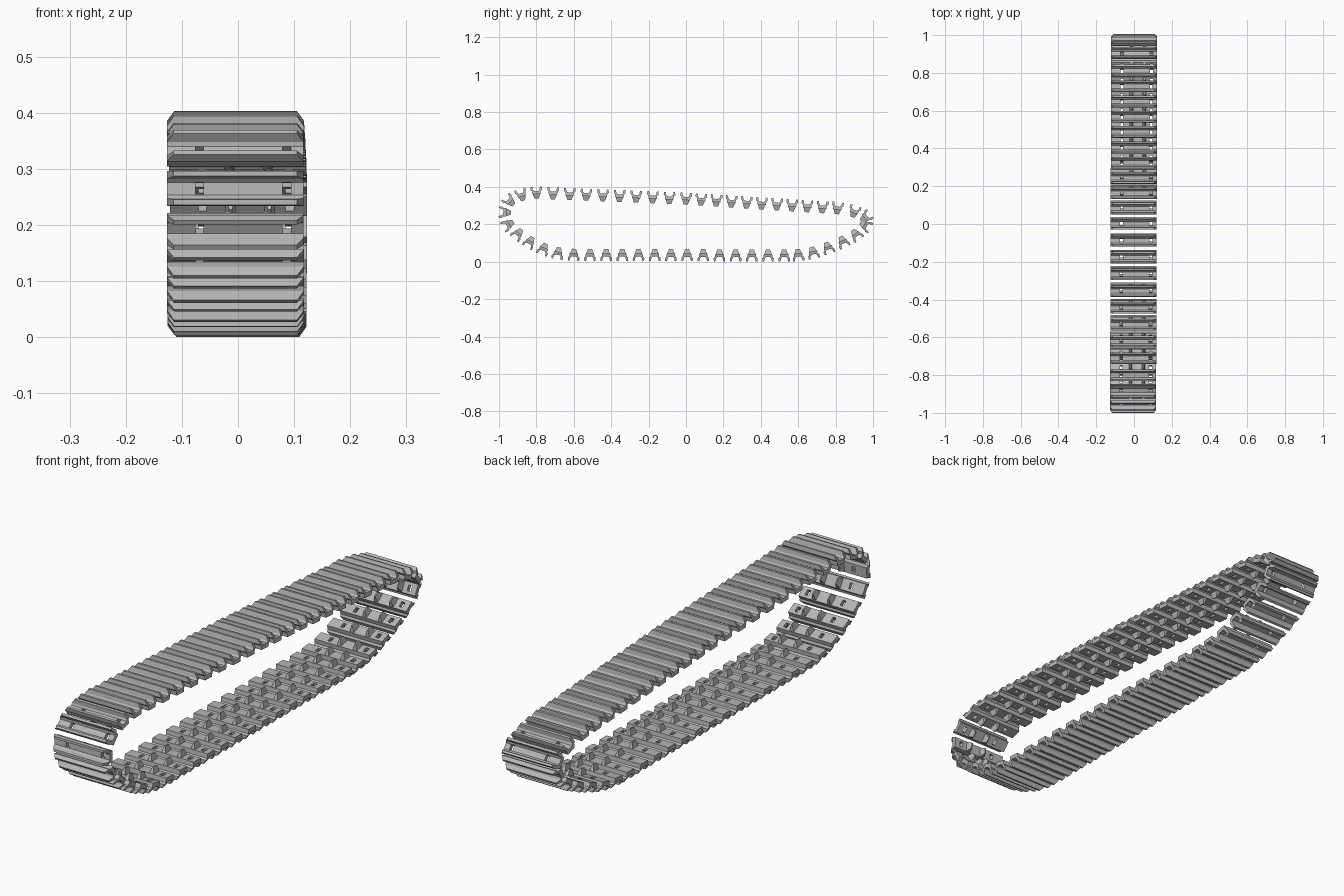
import bpy, bmesh
from mathutils import Matrix, Vector

cube = bpy.data.objects.get("Cube")
if cube:
    bpy.data.objects.remove(cube, do_unlink=True)

steel = bpy.data.materials.new("track_grey")
steel.use_nodes = True
grey = (0.46, 0.47, 0.46, 1)
steel.diffuse_color = grey
steel.node_tree.nodes["Principled BSDF"].inputs["Base Color"].default_value = grey

HALF = 0.122                        # half width of a link
HOLES = [(-0.071, -0.057), (0.084, 0.099)]
HORNS = [-0.014, 0.055]


def make_link():
    """One link: x across the track, y along it, z outward."""
    bm = bmesh.new()
    # Half section from the groove floor over the grouser to the inner face
    half = [(0.011, 0.008), (0.017, 0.014), (0.021, 0.031), (0.030, 0.031),
            (0.031, 0.014), (0.024, 0.008), (0.022, -0.009), (0.011, -0.009)]
    section = half + [(-y, z) for y, z in reversed(half)]
    n = len(section)
    last, inner, floor = n - 1, len(half) - 1, 0

    # Rings across the width, with the outer corners of both ends drawn in
    stations = [-HALF, -HALF + 0.014] + [x for h in HOLES for x in h] + [HALF - 0.014, HALF]
    rings = []
    for x in stations:
        end = abs(x) == HALF
        rings.append([bm.verts.new((x * 0.9 if end and z > 0.02 else x, y, z))
                      for y, z in section])
    for i, (a, b) in enumerate(zip(rings, rings[1:])):
        is_hole = (stations[i], stations[i + 1]) in HOLES
        for j in range(n):
            if is_hole and j in (inner, last):
                continue
            k = (j + 1) % n
            bm.faces.new((a[j], a[k], b[k], b[j]))
        if is_hole:                 # four walls of the slot
            for r in (a, b):
                bm.faces.new((r[floor], r[inner], r[inner + 1], r[last]))
            for p, q in ((floor, inner), (last, inner + 1)):
                bm.faces.new((a[p], b[p], b[q], a[q]))
    bm.faces.new(rings[0])
    bm.faces.new(rings[-1])

    # Tapered guide horns on the inner face
    for x in HORNS:
        horn = bmesh.ops.create_cube(bm, size=1)["verts"]
        for v in horn:
            tip = v.co.z < 0
            v.co = Vector((x + v.co.x * (0.005 if tip else 0.018),
                           v.co.y * (0.022 if tip else 0.040),
                           -0.033 if tip else -0.008))
    bmesh.ops.recalc_face_normals(bm, faces=bm.faces)
    mesh = bpy.data.meshes.new("track_link")
    bm.to_mesh(mesh)
    bm.free()
    mesh.materials.append(steel)
    return mesh


def run(start, end, count):
    """Evenly spaced link centres on a straight stretch."""
    a, b = Vector(start), Vector(end)
    return [a.lerp(b, i / (count - 1)) for i in range(count)]


# Link centres (y, z) around the loop: top, back curve, bottom, front curve
top = run((-0.80, 0.370), (0.0, 0.338), 10)[:-1] + run((0.0, 0.338), (0.81, 0.287), 11)
back = [(0.90, 0.269), (0.962, 0.239), (0.960, 0.193), (0.91, 0.143),
        (0.84, 0.105), (0.76, 0.073), (0.68, 0.047), (0.60, 0.035)]
bottom = run((0.525, 0.032), (-0.60, 0.036), 14)
front = [(-0.685, 0.044), (-0.762, 0.067), (-0.836, 0.103), (-0.90, 0.147),
         (-0.952, 0.198), (-0.969, 0.264), (-0.945, 0.326), (-0.88, 0.358)]
path = top + [Vector(p) for p in back] + bottom + [Vector(p) for p in front]

link_mesh = make_link()
for i, p in enumerate(path):
    t = (path[(i + 1) % len(path)] - path[i - 1]).normalized()
    along, outward = Vector((0, t.x, t.y)), Vector((0, -t.y, t.x))
    basis = Matrix((Vector((1, 0, 0)), along, outward)).transposed().to_4x4()
    link = bpy.data.objects.new(f"track_link_{i + 1:02d}", link_mesh)
    bpy.context.collection.objects.link(link)
    # The track runs very slightly askew towards the back
    link.matrix_world = Matrix.Translation((-0.005 + 0.003 * (p.x + 1), p.x, p.y)) @ basis
